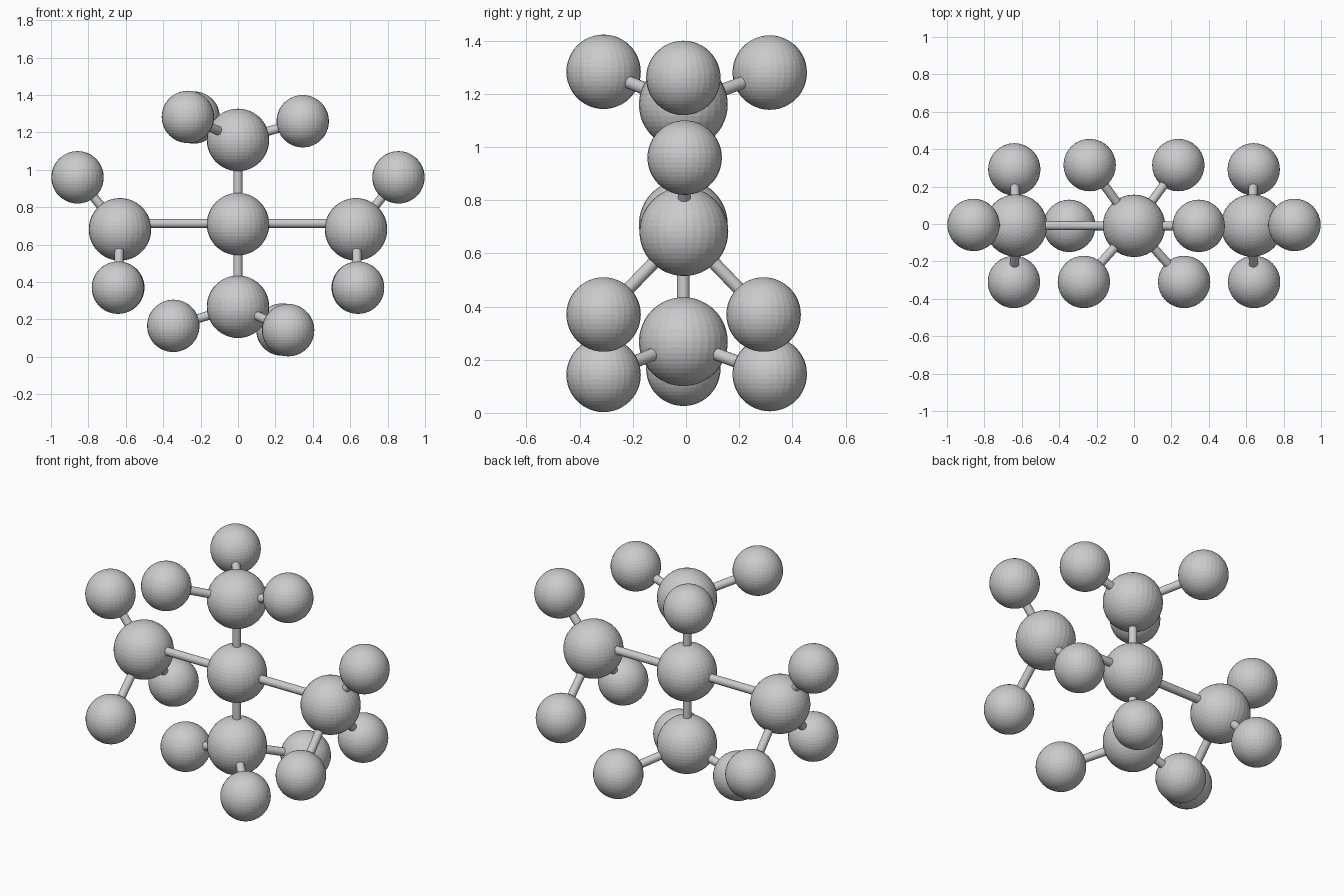
import bpy
from mathutils import Vector

if "Cube" in bpy.data.objects:
    bpy.data.objects.remove(bpy.data.objects["Cube"])

BIG, SMALL, ROD = 0.167, 0.14, 0.024


def ball(name, pos, radius):
    bpy.ops.mesh.primitive_uv_sphere_add(segments=32, ring_count=24, radius=radius, location=pos)
    bpy.context.object.name = name


def rod(name, a, b):
    a, b = Vector(a), Vector(b)
    d = b - a
    bpy.ops.mesh.primitive_cylinder_add(vertices=16, radius=ROD, depth=d.length, location=(a + b) / 2)
    ob = bpy.context.object
    ob.name = name
    ob.rotation_euler = d.to_track_quat('Z', 'Y').to_euler()
    bpy.ops.object.shade_smooth_by_angle()


def group(name, centre, smalls, hub):
    # one large ball, its rod to the middle and three small balls on rods
    ball(name + "_large_ball", centre, BIG)
    rod(name + "_main_rod", hub, (centre[0], centre[1], hub[2] if centre[0] else centre[2]))
    for i, p in enumerate(smalls):
        ball(f"{name}_small_ball_{i + 1}", p, SMALL)
        rod(f"{name}_small_rod_{i + 1}", centre, p)


# middle
hub = (0, -0.01, 0.714)
ball("middle_large_ball", (0, -0.01, 0.71), BIG)

# upper group and its half-turned copy below
upper = [(0.346, -0.01, 1.26), (-0.268, -0.31, 1.283), (-0.237, 0.315, 1.28)]
group("upper", (0, -0.01, 1.16), upper, hub)
group("lower", (0, -0.01, 0.268), [(-x, y, 1.426 - z) for x, y, z in upper], hub)

# side groups, mirrored
side = [(0.858, -0.005, 0.96), (0.642, -0.31, 0.37), (0.64, 0.292, 0.37)]
for name, s in (("right", 1), ("left", -1)):
    group(name, (s * 0.631, -0.008, 0.682), [(s * x, y, z) for x, y, z in side], hub)
